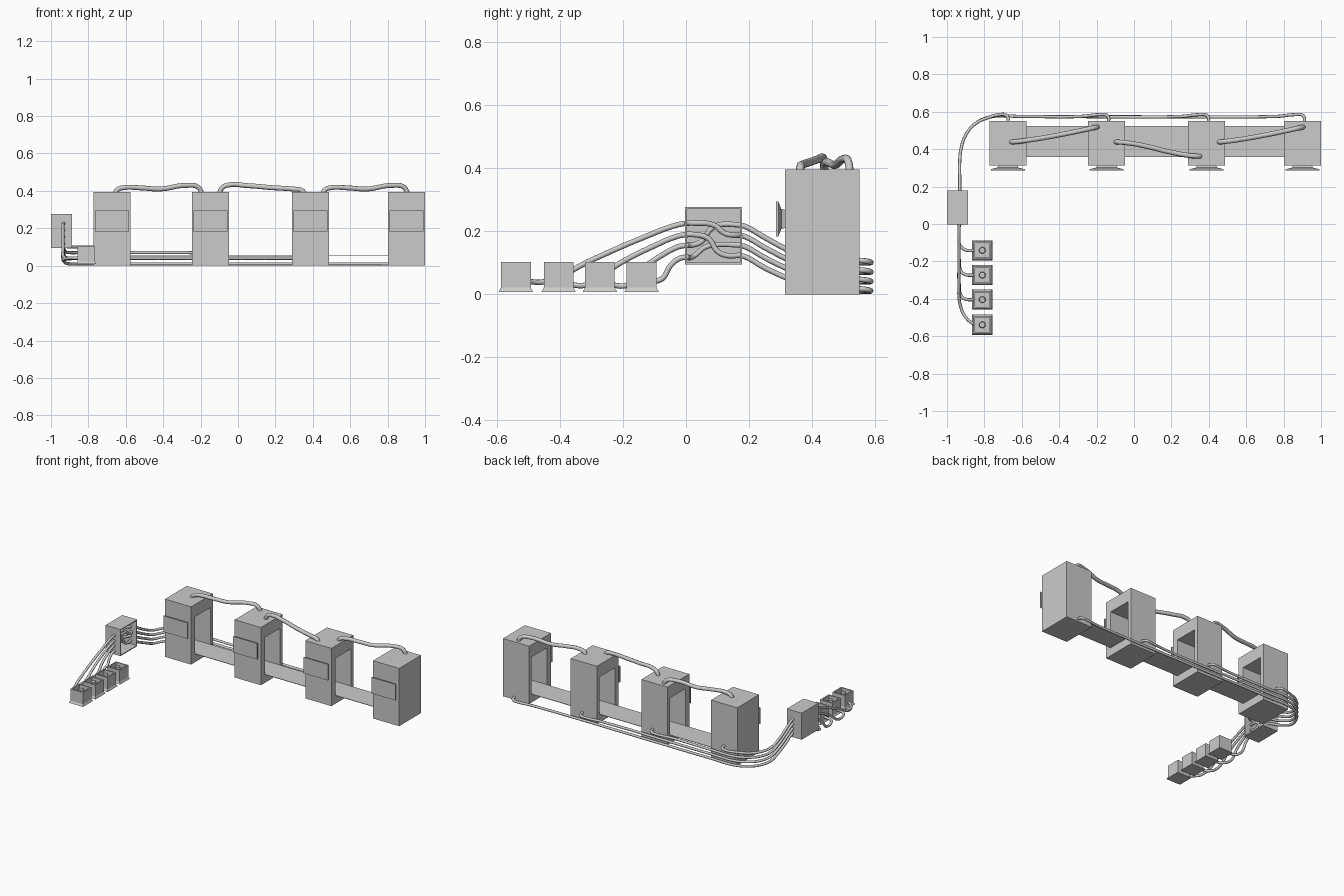
import bpy, bmesh
from mathutils import Vector

if "Cube" in bpy.data.objects:
    bpy.data.objects.remove(bpy.data.objects["Cube"])


def make(name, bm):
    bmesh.ops.recalc_face_normals(bm, faces=bm.faces)
    me = bpy.data.meshes.new(name)
    bm.to_mesh(me)
    bm.free()
    ob = bpy.data.objects.new(name, me)
    bpy.context.collection.objects.link(ob)
    return ob


def box_bm(lo, hi):
    bm = bmesh.new()
    bmesh.ops.create_cube(bm, size=1)
    for v in bm.verts:
        v.co = Vector([lo[i] if v.co[i] < 0 else hi[i] for i in range(3)])
    return bm


def box(name, lo, hi):
    return make(name, box_bm(lo, hi))


def open_box(name, lo, hi, axis, rim, depth):
    """Box with the face on +axis inset and pushed in to form a recess."""
    bm = box_bm(lo, hi)
    bm.normal_update()
    face = max(bm.faces, key=lambda f: f.calc_center_median()[axis])
    bmesh.ops.inset_region(bm, faces=[face], thickness=rim)
    face = bmesh.ops.extrude_discrete_faces(bm, faces=[face])["faces"][0]
    for v in face.verts:
        v.co[axis] -= depth
    return make(name, bm)


def cable(name, pts, r):
    cu = bpy.data.curves.new(name, 'CURVE')
    cu.dimensions = '3D'
    cu.bevel_depth = r
    cu.bevel_resolution = 2
    cu.resolution_u = 6
    cu.use_fill_caps = True
    sp = cu.splines.new('BEZIER')
    sp.bezier_points.add(len(pts) - 1)
    for b, p in zip(sp.bezier_points, pts):
        b.co = p
        b.handle_left_type = b.handle_right_type = 'AUTO'
    ob = bpy.data.objects.new(name, cu)
    bpy.context.collection.objects.link(ob)


def frustum(name, x, z, rows):
    """Loft of rectangles along y: rows of (y, half width, half height)."""
    bm = bmesh.new()
    rings = [[bm.verts.new((x + sx * w, y, z + sz * h))
              for sx, sz in ((-1, -1), (1, -1), (1, 1), (-1, 1))] for y, w, h in rows]
    for a, b in zip(rings, rings[1:]):
        for i in range(4):
            bm.faces.new((a[i], a[(i + 1) % 4], b[(i + 1) % 4], b[i]))
    bm.faces.new(rings[0])
    bm.faces.new(rings[-1])
    return make(name, bm)


# cabinets: tunnel through the middle ones, one-sided openings at the ends
cab_x = [-0.674, -0.146, 0.388, 0.901]
HW, BELT_Z = 0.099, 0.058
for i, x in enumerate(cab_x):
    cab = box(f"cabinet_{i + 1}", (x - HW, 0.314, 0), (x + HW, 0.55, 0.395))
    x0 = x - HW + (0.01 if i == 0 else -0.05)
    x1 = x + HW - (0.01 if i == 3 else -0.05)
    cut = box("opening_cutter", (x0, 0.357, BELT_Z - 0.003), (x1, 0.523, 0.31))
    mod = cab.modifiers.new("opening", 'BOOLEAN')
    mod.object = cut
    mod.solver = 'EXACT'
    bpy.context.view_layer.objects.active = cab
    bpy.ops.object.modifier_apply(modifier=mod.name)
    bpy.data.objects.remove(cut)
    # screen with tapered mount on the front
    frustum(f"screen_{i + 1}", x, 0.239,
            [(0.286, 0.091, 0.055), (0.293, 0.091, 0.055), (0.302, 0.055, 0.032), (0.316, 0.05, 0.028)])

# belt running through all cabinets
box("belt", (cab_x[0] - HW + 0.01, 0.357, BELT_Z - 0.003), (cab_x[3] + HW - 0.01, 0.523, BELT_Z))

# thick cables linking cabinet tops
links = [(-0.66, -0.19, 0.438, 0.52), (-0.10, 0.36, 0.438, 0.362), (0.45, 0.91, 0.438, 0.52)]
for i, (xa, xb, ya, yb) in enumerate(links):
    if i == 1:
        prof = [(0, .38), (.03, .415), (.10, .431), (.33, .428), (.62, .417), (.85, .41), (.96, .402), (1, .38)]
    else:
        prof = [(0, .38), (.03, .405), (.10, .417), (.30, .416), (.52, .41), (.80, .429), (.95, .42), (1, .38)]
    pts = []
    for t, z in prof:
        s = t * t * (3 - 2 * t) if i == 1 else t ** 1.3
        pts.append((xa + (xb - xa) * t, ya + (yb - ya) * s, z))
    cable(f"top_cable_{i + 1}", pts, 0.013)

# control box, open on its right side
open_box("control_box", (-1.0, -0.003, 0.095), (-0.887, 0.178, 0.277), 0, 0.009, 0.103)

# data cables from the control box to the back of each cabinet
CX, R = -0.932, 0.0085
back_z = [0.22, 0.188, 0.156, 0.124]
low_z = [0.10, 0.07, 0.04, 0.01]
for i, x in enumerate(cab_x):
    z, b = low_z[i], back_z[i]
    end = x - 0.0 + (0.01 if i else 0.0)
    pts = [(CX, 0.17, b), (CX, 0.19, b - 0.006), (CX, 0.25, b - 0.04), (CX, 0.33, z + 0.037),
           (-0.925, 0.40, z + 0.008), (-0.90, 0.475, z), (-0.85, 0.535, z), (-0.77, 0.572, z)]
    if i:
        pts += [(-0.6, 0.575, z), (end - 0.15, 0.575, z)]
    pts += [(end - 0.045, 0.585, z), (end - 0.012, 0.583, z + 0.003),
            (end, 0.568, z + 0.006), (end, 0.545, z + 0.008)]
    cable(f"cabinet_cable_{i + 1}", pts, R)

# small button boxes with flared base and their cables to the control box
front_z = [0.118, 0.156, 0.19, 0.226]
for i, y in enumerate([-0.141, -0.273, -0.404, -0.539]):
    bx = -0.811
    open_box(f"button_box_{i + 1}", (bx - 0.047, y - 0.047, 0.01), (bx + 0.047, y + 0.047, 0.102), 2, 0.012, 0.03)
    bm = bmesh.new()
    bmesh.ops.create_cone(bm, cap_ends=True, segments=16, radius1=0.018, radius2=0.015, depth=0.026)
    btn = make(f"button_{i + 1}", bm)
    btn.location = (bx, y, 0.083)
    base = box_bm((bx - 0.054, y - 0.054, 0.008), (bx + 0.054, y + 0.054, 0.022))
    for v in base.verts:
        if v.co.z > 0.015:
            v.co.x = bx + (v.co.x - bx) * 0.87
            v.co.y = y + (v.co.y - y) * 0.87
    make(f"button_base_{i + 1}", base)

    fz, w = front_z[i], -0.935
    pts = [(CX, 0.01, fz), (w, -0.02, fz - 0.004)]
    if i == 0:
        pts += [(w, -0.05, 0.09), (w, -0.075, 0.05), (w, -0.105, 0.04)]
    else:
        for t in (0.25, 0.6):
            pts.append((w, -0.03 + (y + 0.10) * t, fz + (0.035 - fz) * t))
        pts.append((w + (0.01 if i == 3 else 0), y + 0.09, 0.04 if i == 3 else 0.03))
    if i == 3:
        pts += [(-0.89, -0.51, 0.042)]
    else:
        pts += [(w + 0.012, y + 0.018, 0.035), (-0.90, y + 0.002, 0.037)]
    pts += [(-0.85, y, 0.04)]
    cable(f"button_cable_{i + 1}", pts, R)

# tangled wiring inside the control box
swap = [2, 0, 3, 1]
for i, j in enumerate(swap):
    a, b = front_z[i], back_z[j]
    x = -0.965 + 0.018 * i
    yk = 0.045 + 0.02 * i
    cable(f"inner_wire_{i + 1}", [(CX, 0.0, a), (x, 0.02, a), (x, yk - 0.014, a + (b - a) * 0.2),
                                 (x, yk + 0.014, a + (b - a) * 0.8), (x, yk + 0.04, b),
                                 (CX, 0.175, b)], R)
